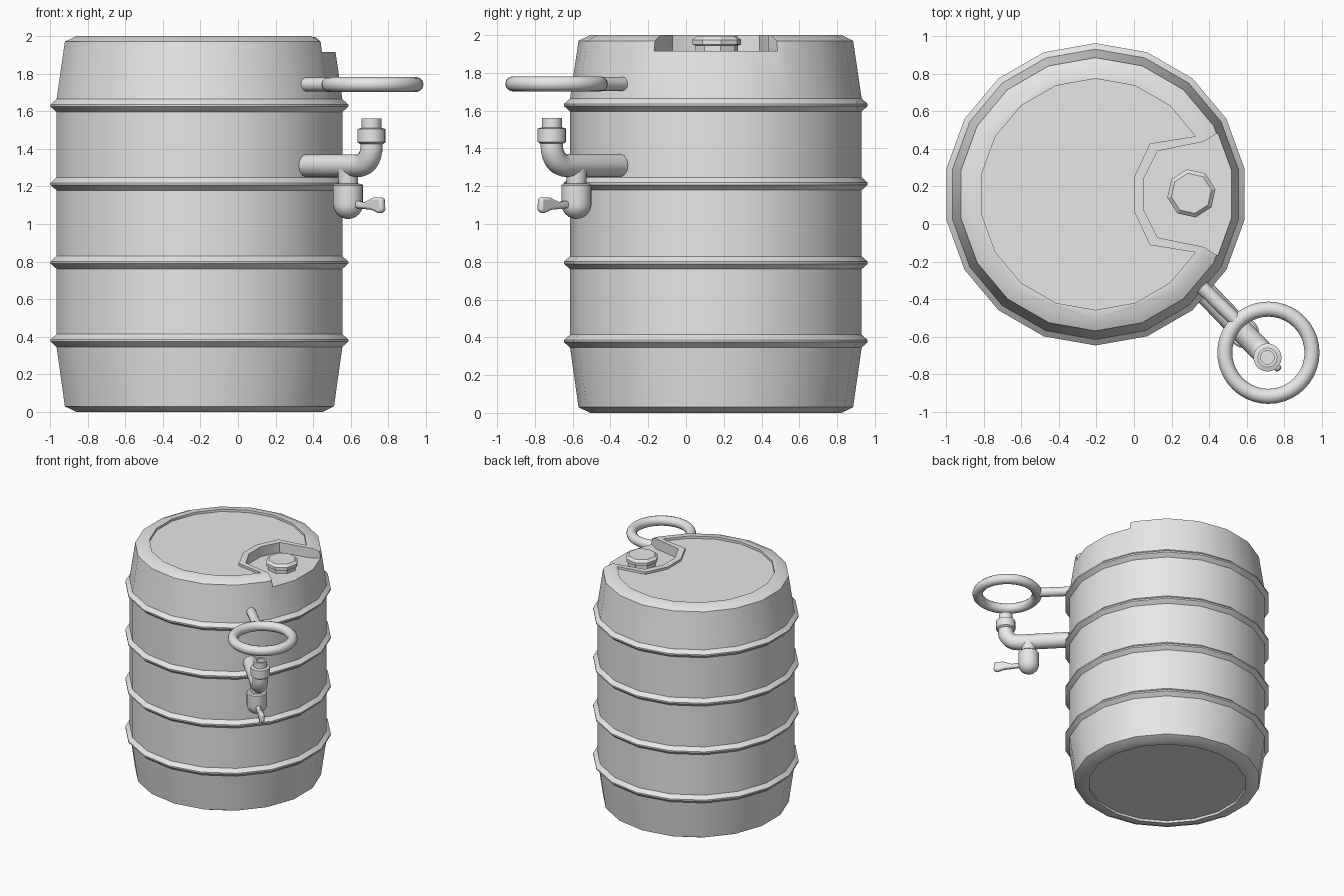
import bpy, bmesh, math
from mathutils import Vector

cube = bpy.data.objects.get("Cube")
if cube:
    bpy.data.objects.remove(cube)

grey = bpy.data.materials.new("plain grey")
grey.use_nodes = True
grey.diffuse_color = (0.8, 0.8, 0.8, 1)
grey.node_tree.nodes["Principled BSDF"].inputs["Base Color"].default_value = (0.8, 0.8, 0.8, 1)

DRUM = Vector((-0.205, 0.158, 0))
SPOUT = Vector((0.71, -0.71, 0))
OUT = Vector((0.69, -0.72, 0)).normalized()   # direction the tap points
SIDE = Vector((-OUT.y, OUT.x, 0))


def activate(obj):
    bpy.ops.object.select_all(action="DESELECT")
    obj.select_set(True)
    bpy.context.view_layer.objects.active = obj


def smooth(obj, angle=30):
    activate(obj)
    bpy.ops.object.shade_smooth_by_angle(angle=math.radians(angle))


def skin(name, loops):
    """Closed solid through matching loops of points, capped at both ends."""
    bm = bmesh.new()
    rings = [[bm.verts.new(p) for p in loop] for loop in loops]
    for a, b in zip(rings, rings[1:]):
        for i in range(len(a)):
            j = (i + 1) % len(a)
            bm.faces.new((a[i], a[j], b[j], b[i]))
    bm.faces.new(rings[0][::-1])
    bm.faces.new(rings[-1])
    bmesh.ops.recalc_face_normals(bm, faces=bm.faces)
    mesh = bpy.data.meshes.new(name)
    bm.to_mesh(mesh)
    bm.free()
    mesh.materials.append(grey)
    obj = bpy.data.objects.new(name, mesh)
    bpy.context.collection.objects.link(obj)
    return obj


def lathe(name, centre, profile, sides, phase=0):
    turns = [phase + math.tau * i / sides for i in range(sides)]
    return skin(name, [[centre + Vector((r * math.cos(t), r * math.sin(t), z))
                        for t in turns] for r, z in profile])


def prism(name, half, z0, z1):
    """Upright block, its outline mirrored across the drum's middle line."""
    outline = half + [(x, -y) for x, y in reversed(half)]
    return skin(name, [[(x, DRUM.y + y, z) for x, y in outline] for z in (z0, z1)])


def cut(obj, cutter):
    cutter.hide_render = True
    mod = obj.modifiers.new("cut", "BOOLEAN")
    mod.operation, mod.solver, mod.object = "DIFFERENCE", "EXACT", cutter
    activate(obj)
    bpy.ops.object.modifier_apply(modifier=mod.name)
    bpy.data.objects.remove(cutter)


def tube(name, points, radius):
    curve = bpy.data.curves.new(name, "CURVE")
    curve.dimensions = "3D"
    curve.bevel_depth, curve.bevel_resolution = radius, 4
    curve.use_fill_caps = True
    spline = curve.splines.new("POLY")
    spline.points.add(len(points) - 1)
    for point, co in zip(spline.points, points):
        point.co = (*co, 1)
    obj = bpy.data.objects.new(name, curve)
    bpy.context.collection.objects.link(obj)
    activate(obj)
    bpy.ops.object.convert(target="MESH")
    obj = bpy.context.object
    obj.data.materials.clear()
    obj.data.materials.append(grey)
    smooth(obj, 40)
    return obj


# Drum with four raised hoops and a recessed base
profile = [(0.615, 0.02), (0.615, 0), (0.665, 0), (0.727, 0.03)]
for z in (0.38, 0.795, 1.213, 1.63):
    profile += [(0.772, z - 0.034), (0.804, z - 0.006), (0.804, z + 0.006), (0.772, z + 0.034)]
profile += [(0.727, 1.97), (0.665, 2.0)]
phase = math.radians(10)
drum = lathe("drum", DRUM, profile, 18, phase)

# Recessed lid, leaving a lip around the filler pocket
lid = lathe("lid_cutter", DRUM, [(0.615, 1.98), (0.615, 2.1)], 18, phase)
cut(lid, prism("lip_cutter", [(0, 0.09), (0.085, 0.27), (0.335, 0.31), (0.7, 0.5)], 1.9, 2.2))
cut(drum, lid)
cut(drum, prism("pocket_cutter", [(0.05, 0.08), (0.125, 0.23), (0.37, 0.28),
                                  (0.46, 0.335), (0.7, 0.5)], 1.915, 2.2))
smooth(drum)

# Filler cap
cap = lathe("filler_cap", Vector((0.305, 0.163, 0)),
            [(0.115, 1.9), (0.115, 1.945), (0.13, 1.95), (0.13, 1.975), (0.108, 1.995)], 8, phase)

# Ring handle and its rod
bpy.ops.mesh.primitive_torus_add(location=(0.715, -0.685, 1.742), major_radius=0.232,
                                 minor_radius=0.04, major_segments=40, minor_segments=12)
ring = bpy.context.object
ring.name = "ring_handle"
ring.data.materials.append(grey)
smooth(ring, 60)
tube("handle_rod", [(0.36, -0.335, 1.742), (0.55, -0.52, 1.742)], 0.037)

# Tap pipe with an elbow bending upwards
bend = 0.1
path = [SPOUT - OUT * 0.5 + Vector((0, 0, 1.31))]
for i in range(9):
    t = math.pi / 2 * i / 8
    path.append(SPOUT + OUT * bend * (math.sin(t) - 1)
                + Vector((0, 0, 1.31 + bend * (1 - math.cos(t)))))
path.append(SPOUT + Vector((0, 0, 1.45)))
tube("tap_pipe", path, 0.061)

# Collar and nozzle, with a hollow mouth
nozzle = lathe("tap_nozzle", SPOUT, [(0.061, 1.425), (0.075, 1.435), (0.075, 1.505), (0.053, 1.512),
                                     (0.053, 1.562), (0.036, 1.562), (0.036, 1.5)], 20)
smooth(nozzle)

# Valve body with a rounded bottom
valve_centre = SPOUT - OUT * 0.18
bowl = [(0.08 * math.sin(t), 1.107 - 0.08 * math.cos(t))
        for t in (math.pi / 2 * i / 6 for i in range(1, 7))]
valve = lathe("tap_valve", valve_centre,
              [(0.004, 1.027)] + bowl + [(0.08, 1.205), (0.072, 1.213), (0.052, 1.215), (0.058, 1.31)], 20)
smooth(valve)

# Flared lever
outline = [(0.06, 1.125), (0.13, 1.115), (0.2, 1.14), (0.27, 1.14),
           (0.275, 1.07), (0.25, 1.055), (0.19, 1.075), (0.06, 1.085)]
lever = skin("tap_lever", [[valve_centre + OUT * s + SIDE * w + Vector((0, 0, z))
                            for s, z in outline] for w in (-0.019, 0.019)])
bevel = lever.modifiers.new("rounding", "BEVEL")
bevel.width, bevel.segments = 0.012, 2
smooth(lever, 40)
